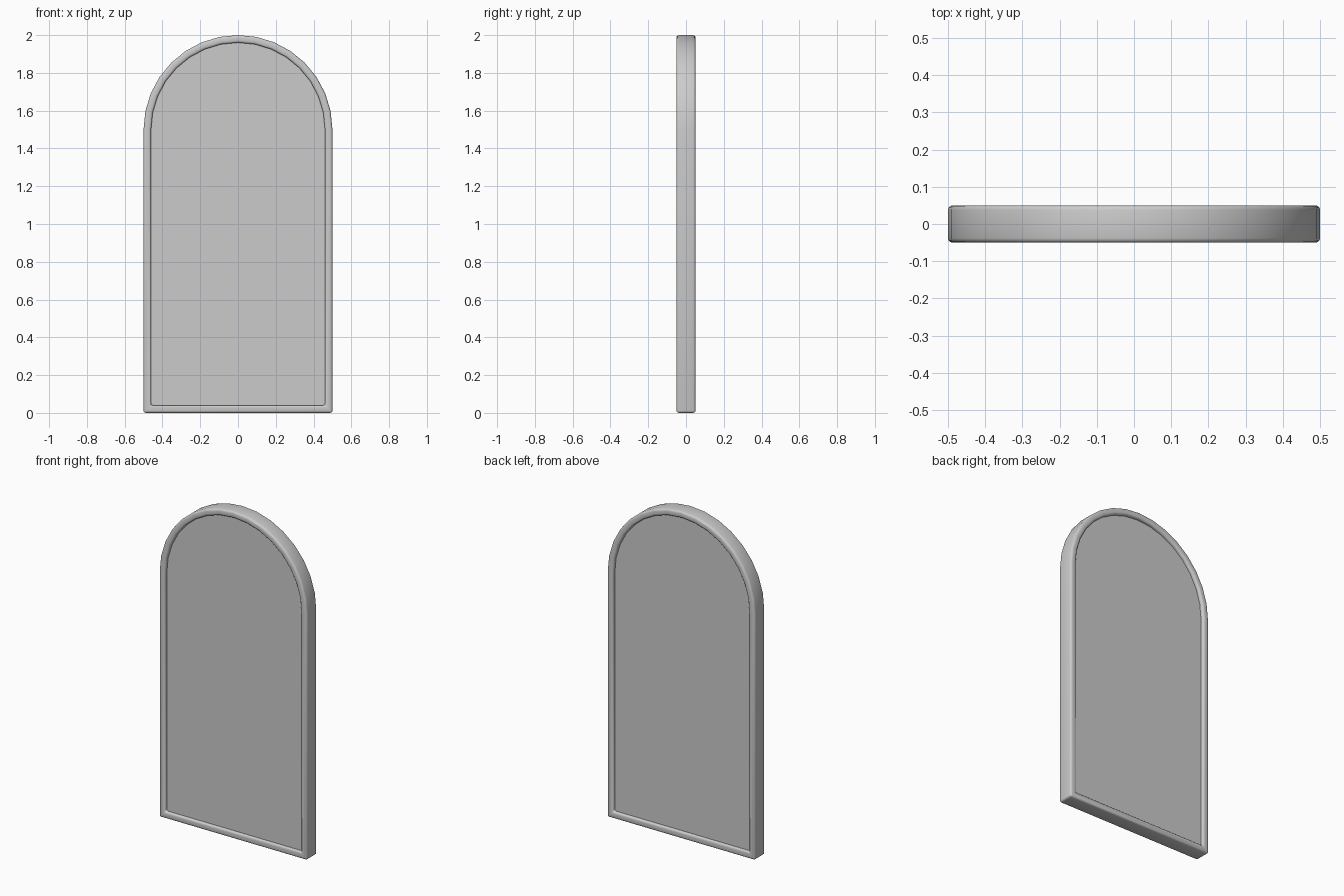
import bpy, bmesh, math
from mathutils import Vector

cube = bpy.data.objects.get("Cube")
if cube:
    bpy.data.objects.remove(cube, do_unlink=True)

HALF_WIDTH, SPRING, STEPS = 0.5, 1.5, 16
RIM, HALF_DEPTH, PANEL_HALF = 0.04, 0.05, 0.03

grey = bpy.data.materials.new("light grey")
grey.use_nodes = True
COLOUR = (0.6, 0.6, 0.6, 1)
grey.diffuse_color = COLOUR
grey.node_tree.nodes["Principled BSDF"].inputs["Base Color"].default_value = COLOUR


def arch(inset):
    """Arched outline, moved inwards by inset, as (x, z) points."""
    r = HALF_WIDTH - inset
    curve = [(r * math.cos(math.pi * i / STEPS), SPRING + r * math.sin(math.pi * i / STEPS))
             for i in range(STEPS + 1)]
    return [(-r, inset), (r, inset)] + curve


def loop(bm, inset, y):
    return [bm.verts.new((x, y, z)) for x, z in arch(inset)]


def bridge(bm, a, b):
    for i in range(len(a)):
        j = (i + 1) % len(a)
        bm.faces.new((a[i], a[j], b[j], b[i]))


def finish(bm, name):
    bmesh.ops.recalc_face_normals(bm, faces=bm.faces)
    mesh = bpy.data.meshes.new(name)
    bm.to_mesh(mesh)
    bm.free()
    mesh.materials.append(grey)
    obj = bpy.data.objects.new(name, mesh)
    bpy.context.collection.objects.link(obj)
    bpy.ops.object.select_all(action='DESELECT')
    obj.select_set(True)
    bpy.context.view_layer.objects.active = obj
    return obj


# Raised frame around the arch, with softened edges
bm = bmesh.new()
rings = [loop(bm, 0, -HALF_DEPTH), loop(bm, 0, HALF_DEPTH),
         loop(bm, RIM, HALF_DEPTH), loop(bm, RIM, -HALF_DEPTH)]
for k in range(4):
    bridge(bm, rings[k], rings[(k + 1) % 4])
frame = finish(bm, "arched_frame")
bevel = frame.modifiers.new("soft edges", 'BEVEL')
bevel.width, bevel.segments = 0.012, 3
bevel.limit_method, bevel.angle_limit = 'ANGLE', math.radians(30)
bpy.ops.object.modifier_apply(modifier=bevel.name)
bpy.ops.object.shade_smooth_by_angle(angle=math.radians(35))

# Flat panel recessed on both sides, tucked into the frame
bm = bmesh.new()
front, back = loop(bm, RIM / 2, -PANEL_HALF), loop(bm, RIM / 2, PANEL_HALF)
bridge(bm, front, back)
bm.faces.new(front)
bm.faces.new(back)
finish(bm, "recessed_panel")
